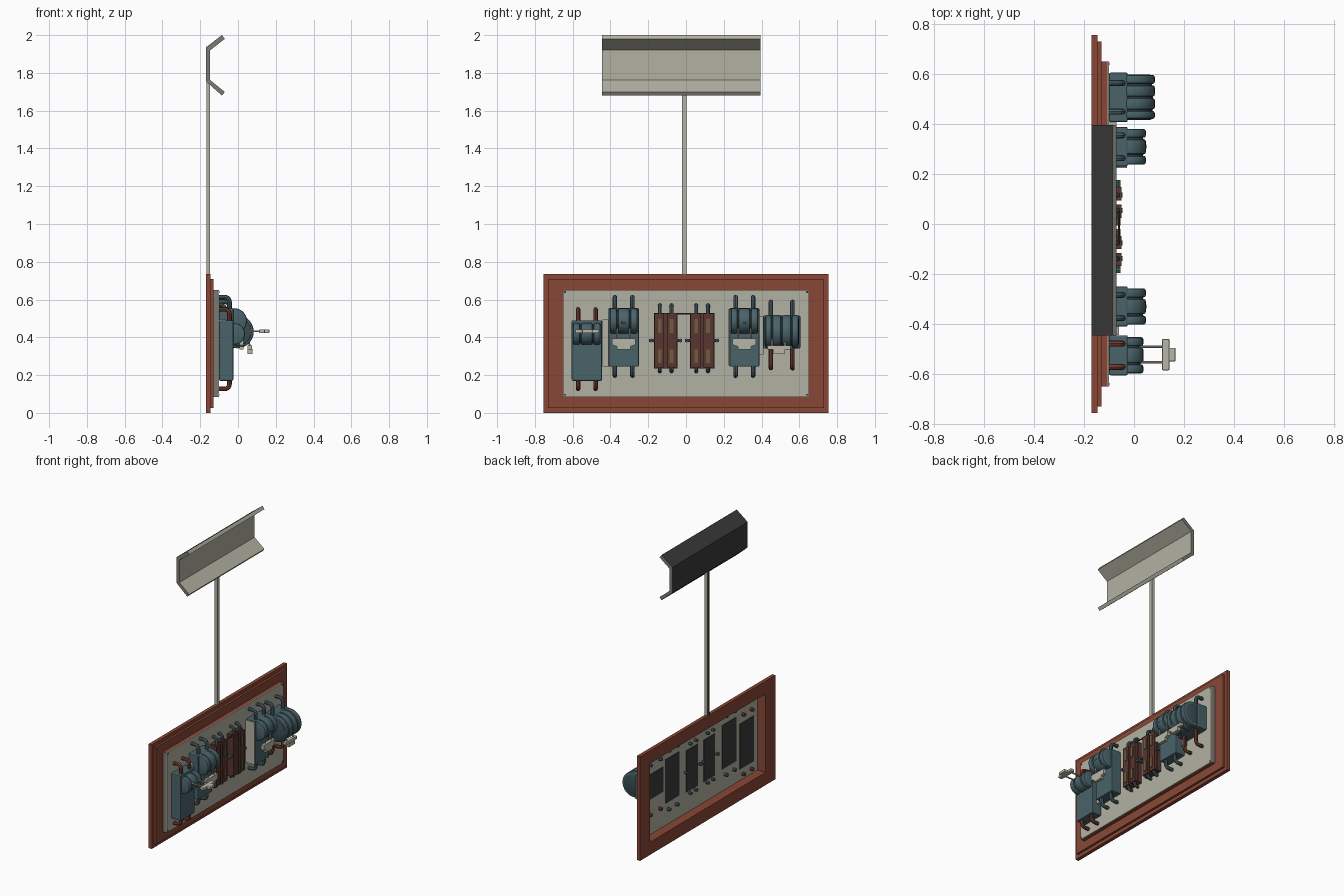
import bpy, bmesh, math
from mathutils import Vector

if "Cube" in bpy.data.objects:
    bpy.data.objects.remove(bpy.data.objects["Cube"])

def mat(name, c):
    m = bpy.data.materials.new(name)
    m.diffuse_color = (*c, 1)
    m.use_nodes = True
    m.node_tree.nodes["Principled BSDF"].inputs["Base Color"].default_value = m.diffuse_color
    return m

WOOD = mat("red brown frame", (0.25, 0.064, 0.037))
BEIGE = mat("beige panel", (0.45, 0.44, 0.365))
TEAL = mat("teal metal", (0.068, 0.125, 0.142))
CORE = mat("dark teal", (0.04, 0.075, 0.088))
DARK = mat("dark grey", (0.042, 0.042, 0.042))
BROWN = mat("dark brown base", (0.10, 0.036, 0.029))
OLIVE = mat("olive brass", (0.15, 0.11, 0.048))
RED = mat("red brown pipe", (0.19, 0.05, 0.032))
PALE = mat("pale handle", (0.48, 0.47, 0.39))
GREY = mat("shadow grey edge", (0.2, 0.195, 0.17))

def finish(name, bm, *mats):
    me = bpy.data.meshes.new(name)
    bmesh.ops.recalc_face_normals(bm, faces=bm.faces)
    bm.to_mesh(me)
    bm.free()
    o = bpy.data.objects.new(name, me)
    bpy.context.collection.objects.link(o)
    for m in mats:
        me.materials.append(m)
    return o

def smooth(o):
    bpy.ops.object.select_all(action='DESELECT')
    o.select_set(True)
    bpy.context.view_layer.objects.active = o
    bpy.ops.object.shade_smooth_by_angle(angle=math.radians(35))

def box(name, x, y, z, *mats, bevel=0):
    """Box from (min, max) pairs."""
    bm = bmesh.new()
    bmesh.ops.create_cube(bm, size=1)
    for v in bm.verts:
        v.co = Vector([(r[0] + r[1]) / 2 + c * (r[1] - r[0]) for r, c in zip((x, y, z), v.co)])
    if bevel:
        bmesh.ops.bevel(bm, geom=bm.edges[:], offset=bevel, segments=2, affect='EDGES', profile=0.5)
    return finish(name, bm, *mats)

def prism(name, pts, axis, lo, hi, *mats):
    """Extrude a profile: axis 'y' takes (x, z) points, axis 'x' takes (y, z)."""
    bm = bmesh.new()
    f = bm.faces.new([bm.verts.new((a, lo, b) if axis == 'y' else (lo, a, b)) for a, b in pts])
    r = bmesh.ops.extrude_face_region(bm, geom=[f])
    d = (0, hi - lo, 0) if axis == 'y' else (hi - lo, 0, 0)
    bmesh.ops.translate(bm, vec=d, verts=[g for g in r['geom'] if isinstance(g, bmesh.types.BMVert)])
    return finish(name, bm, *mats)

def disc(name, x, z, r, y0, y1, m, b=0.008):
    """Round drum slice along y with rounded rims."""
    prof = [(0, y0), (r - b, y0), (r - b * .3, y0 + b * .3), (r, y0 + b),
            (r, y1 - b), (r - b * .3, y1 - b * .3), (r - b, y1), (0, y1)]
    bm = bmesh.new()
    vs = [bm.verts.new((x + a, y, z)) for a, y in prof]
    es = [bm.edges.new(p) for p in zip(vs, vs[1:])]
    bmesh.ops.spin(bm, geom=vs + es, cent=(x, 0, z), axis=(0, 1, 0), angle=2 * math.pi, steps=32)
    bmesh.ops.remove_doubles(bm, verts=bm.verts[:], dist=1e-5)
    smooth(finish(name, bm, m))

def tube(name, pts, r, m):
    cu = bpy.data.curves.new(name, 'CURVE')
    cu.dimensions = '3D'
    cu.bevel_depth, cu.bevel_resolution, cu.use_fill_caps = r, 2, True
    s = cu.splines.new('POLY')
    s.points.add(len(pts) - 1)
    for p, c in zip(s.points, pts):
        p.co = (*c, 1)
    o = bpy.data.objects.new(name, cu)
    bpy.context.collection.objects.link(o)
    cu.materials.append(m)
    bpy.ops.object.select_all(action='DESELECT')
    o.select_set(True)
    bpy.context.view_layer.objects.active = o
    bpy.ops.object.convert(target='MESH')
    smooth(bpy.context.object)

def conduit(name, y, z_body, z_end, m, x=-0.045, r=0.012):
    """Pipe leaving the body vertically and bending back through the panel."""
    s = 1 if z_end > z_body else -1
    zc, b = z_end - s * r, 0.025
    arc = [(x - b + b * math.cos(t), y, zc - s * b + s * b * math.sin(t))
           for t in [i * math.pi / 10 for i in range(6)]]
    tube(name, [(x, y, z_body)] + arc + [(-0.128, y, zc)], r, m)

def ring(name, x, ho, zo, hi, zi, *mats):
    """Rectangular frame: outer half width / heights, inner half width / heights."""
    bm = bmesh.new()
    loops = []
    for xx in x:
        for h, (a, b) in ((ho, zo), (hi, zi)):
            loops.append([bm.verts.new((xx, y, z)) for y, z in ((-h, a), (h, a), (h, b), (-h, b))])
    for p, q in ((0, 1), (1, 3), (3, 2), (2, 0)):
        for i in range(4):
            j = (i + 1) % 4
            bm.faces.new((loops[p][i], loops[p][j], loops[q][j], loops[q][i]))
    return finish(name, bm, *mats)

# stepped frame, panel rim and thin panel
ring("outer_frame", (-0.17, -0.145), 0.755, (0, 0.735), 0.645, (0.09, 0.645), WOOD)
ring("inner_frame", (-0.145, -0.13), 0.73, (0.025, 0.71), 0.645, (0.09, 0.645), WOOD)
rim = ring("panel_rim", (-0.132, -0.106), 0.65, (0.085, 0.65), 0.645, (0.09, 0.645), WOOD, GREY)
for f in rim.data.polygons:
    f.material_index = int(abs(f.normal.y) > 0.5 and abs(f.center.y) > 0.648)
box("panel", (-0.106, -0.10), (-0.65, 0.65), (0.085, 0.65), BEIGE)
for y in (-0.64, 0.64):
    for z in (0.096, 0.639):
        box("panel_screw", (-0.10, -0.097), (y - .005, y + .005), (z - .005, z + .005), DARK)

# overhead sign trough and its pole, dark on the back
sign = prism("trough", [(-0.17, 1.755), (-0.085, 1.68), (-0.07, 1.699), (-0.147, 1.762),
                        (-0.147, 1.92), (-0.07, 1.98), (-0.085, 2.0), (-0.17, 1.935)],
             'y', -0.445, 0.395, BEIGE, DARK, GREY)
for f in sign.data.polygons:
    f.material_index = 2 if abs(f.normal.y) > 0.5 else int(f.normal.x < -0.3 and f.center.x < -0.1)
pole = box("pole", (-0.168, -0.147), (-0.02, 0.002), (0.70, 1.78), BEIGE, DARK)
for f in pole.data.polygons:
    f.material_index = int(f.normal.x < -0.5)

def breaker(n, y0, y1, z0, z1, dx, dz, r, slices, top, bot, mt, mb):
    """Box body, sliced drum and four bent pipes."""
    box(n + "_body", (-0.10, -0.025), (y0, y1), (z0, z1), TEAL, bevel=0.006)
    box(n + "_back_opening", (-0.109, -0.105), (y0, y1), (z0, z1), DARK)
    disc(n + "_drum_core", dx, dz, r - 0.011, y0 + 0.008, y1 - 0.008, CORE)
    for a, b in zip(slices, slices[1:]):
        u, v = (y0 + (y1 - y0) * t for t in (a, b))
        disc(n + "_drum_slice", dx, dz, r, u + 0.003, v - 0.003, TEAL)
    c, h = (y0 + y1) / 2, (y1 - y0) * 0.29
    for y in (c - h, c + h):
        conduit(n + "_upper_pipe", y, z1 - 0.01, top, mt)
        conduit(n + "_lower_pipe", y, z0 + 0.01, bot, mb)

three = (0.03, 0.29, 0.71, 0.97)
breaker("left_breaker", -0.605, -0.445, 0.17, 0.49, -0.02, 0.418, 0.057, three, 0.56, 0.115, RED, RED)
breaker("far_right_breaker", 0.408, 0.605, 0.34, 0.515, -0.005, 0.43, 0.088,
        (0.05, 0.24, 0.5, 0.76, 0.97), 0.60, 0.225, TEAL, RED)
for n, y0, y1 in (("mid_left_breaker", -0.41, -0.25), ("mid_right_breaker", 0.23, 0.388)):
    breaker(n, y0, y1, 0.245, 0.555, -0.02, 0.487, 0.067, three, 0.625, 0.185, TEAL, TEAL)
    c = (y0 + y1) / 2
    disc(n + "_drum_knob", 0.038, 0.48, 0.011, c - 0.011, c + 0.011, CORE, 0.003)
    # lowered handle
    prism(n + "_handle", [(c - .062, .395), (c - .062, .36), (c - .035, .352), (c - .035, .335),
                          (c + .035, .335), (c + .035, .352), (c + .062, .36), (c + .062, .395)],
          'x', 0.008, 0.030, PALE)
    for s in (-.033, .033):
        tube(n + "_handle_rod", [(0.019, c + s, .385), (0.014, c + s, .46)], 0.004, PALE)

# beige side plates
box("left_side_plate", (-0.10, -0.06), (-0.443, -0.408), (0.245, 0.495), BEIGE)
box("right_side_plate", (-0.10, -0.028), (0.224, 0.231), (0.25, 0.55), BEIGE)
box("right_filler_plate", (-0.10, -0.07), (0.387, 0.41), (0.31, 0.51), BEIGE)

# raised handle of the left breaker
box("raised_handle", (0.138, 0.166), (-0.55, -0.495), (0.422, 0.442), PALE, bevel=0.004)
box("raised_handle_bar", (0.112, 0.142), (-0.585, -0.46), (0.422, 0.442), PALE, bevel=0.004)
for y in (-0.553, -0.49):
    tube("raised_handle_rod", [(0.02, y, 0.432), (0.118, y, 0.432)], 0.005, PALE)

# lowered handle of the far right breaker
box("low_handle_bar", (0.05, 0.074), (0.43, 0.555), (0.335, 0.358), PALE, bevel=0.004)
box("low_handle_grip", (0.05, 0.076), (0.46, 0.525), (0.312, 0.337), PALE)
for y in (0.455, 0.525):
    tube("low_handle_rod", [(0.062, y, 0.35), (0.055, y, 0.40)], 0.005, PALE)

# two knife switches
for n, y0, y1 in (("left_switch", -0.17, -0.045), ("right_switch", 0.02, 0.15)):
    c = (y0 + y1) / 2
    box(n + "_base", (-0.10, -0.07), (y0, y1), (0.235, 0.53), BROWN)
    box(n + "_back_opening", (-0.109, -0.105), (y0, y1), (0.235, 0.53), DARK)
    for a, b in ((y0 + 0.003, c - 0.008), (c + 0.008, y1 - 0.003)):
        box(n + "_column", (-0.071, -0.05), (a, b), (0.24, 0.525), BROWN)
    for y in (c - 0.031, c + 0.031):
        conduit(n + "_upper_pipe", y, 0.50, 0.58, TEAL, x=-0.066, r=0.010)
        conduit(n + "_lower_pipe", y, 0.26, 0.21, TEAL, x=-0.066, r=0.010)
        for z in (0.30, 0.46):
            box(n + "_clip", (-0.051, -0.045), (y - .010, y + .010), (z - .036, z + .036), OLIVE)
    # short shaft stubs with stand-offs
    for s, y in ((-1, y0), (1, y1)):
        tube(n + "_shaft", [(-0.062, y - s * .02, 0.383), (-0.062, y + s * .025, 0.383)], 0.009, TEAL)
        tube(n + "_shaft_mount", [(-0.128, y + s * .015, 0.383), (-0.054, y + s * .015, 0.383)], 0.010, TEAL)
tube("switch_link", [(-0.06, -0.075, 0.525), (-0.06, 0.055, 0.525)], 0.004, BROWN)
